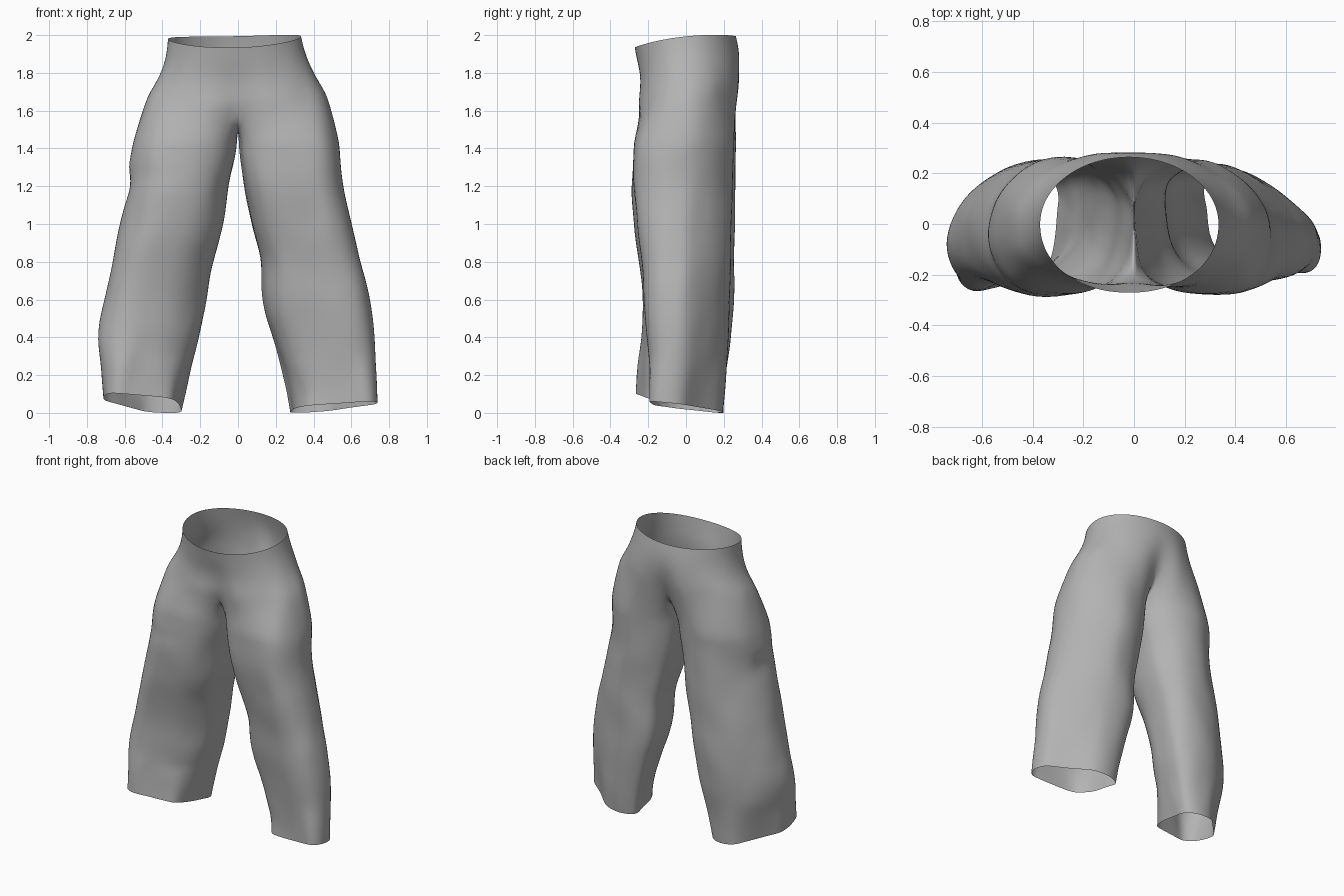
import bpy, bmesh, math
from mathutils import Vector, noise

cube = bpy.data.objects.get("Cube")
if cube:
    bpy.data.objects.remove(cube, do_unlink=True)

# Silhouette profiles: value at each height, top to bottom
HEIGHTS = [2.0, 1.9, 1.8, 1.65, 1.4, 1.2, 1.0, 0.8, 0.6, 0.4, 0.2, 0.0]
OUTER = {1: [.33, .355, .40, .485, .55, .565, .605, .655, .70, .73, .735, .735],
         -1: [.37, .38, .41, .485, .565, .58, .62, .67, .715, .74, .725, .715]}
INNER = {1: [0, 0, 0, 0, .008, .035, .075, .12, .13, .18, .235, .27],
         -1: [0, 0, 0, 0, .01, .05, .08, .13, .16, .20, .255, .30]}
BACK = {1: [.26, .282, .293, .288, .255, .248, .243, .24, .235, .225, .21, .195],
        -1: [.26, .282, .293, .29, .27, .262, .26, .258, .253, .24, .22, .20]}
FRONT = {1: [.275, .26, .25, .263, .278, .28, .26, .235, .22, .205, .197, .195],
         -1: [.275, .26, .25, .263, .278, .287, .272, .247, .225, .23, .245, .25]}
OUT_N, IN_N = 24, 10          # columns outside and along the inseam
SPLIT = math.radians(147)     # where the inseam panel meets the outer panel


def at(table, z):
    """Smooth curve through a profile table."""
    i = max(k for k in range(len(HEIGHTS) - 1) if k == 0 or z <= HEIGHTS[k])
    hi, lo = HEIGHTS[i], HEIGHTS[i + 1]
    t = min(1, max(0, (hi - z) / (hi - lo)))

    def slope(k):
        a, b = max(k - 1, 0), min(k + 1, len(HEIGHTS) - 1)
        return (table[b] - table[a]) / (HEIGHTS[a] - HEIGHTS[b]) * (hi - lo)

    p, q, m, n = table[i], table[i + 1], slope(i), slope(i + 1)
    return p + t * (m + t * (3 * (q - p) - 2 * m - n + t * (2 * (p - q) + m + n)))


def power(v, p):
    return math.copysign(abs(v) ** p, v)


def hip_row(side, z):
    """Half ring from front centre to back centre."""
    low = (1.98 - z) / 0.33
    mid = -0.02 * (1 - low)
    reach = at(OUTER[side], z) - side * mid
    row = []
    for i in range(OUT_N + 1):
        u = math.pi * i / OUT_N
        s, c = math.sin(u), math.cos(u)
        if c > 0:
            depth, px, py = at(FRONT[side], z), 0.95 - 0.09 * low, 0.95 - 0.19 * low
        else:
            depth = (at(BACK[1], z) + at(BACK[-1], z)) / 2
            px, py = (1 + 0.1 * low, 1 + 0.02 * low) if side > 0 else (1, 1 - 0.1 * low)
        x = reach * power(s, px)
        y = -depth * power(c, py)
        y *= 1 - 0.16 * low ** 2 * math.exp(-(x / 0.08) ** 2)
        # The rim dips at the front and rolls down a little at the back
        tilt = -(0.03 + 0.005 * low) * c - 0.022 * (1 - low) * c * c
        rise = (0.006 + 0.02 * side * x) * (1 - low)
        row.append(Vector((mid + side * x, y, z + rise + tilt)))
    return row


def leg_point(side, z, angle):
    out, inn = at(OUTER[side], z), at(INNER[side], z)
    back, front = at(BACK[side], z), at(FRONT[side], z)
    low = max(0, 1 - z / 0.3)
    skew = -0.46 * (1 - z / 1.5)
    # Squarer towards the inner front, rounder towards the outer back
    if side > 0:
        skew -= 0.07
        uneven = 0.28 + 0.1 * low
    else:
        uneven = 0.1 + 0.3 * low
    p = 0.9 + uneven * math.cos(angle - math.pi / 4)
    # Sharp outer front corner at the hem
    p -= 0.25 * low * max(0, math.cos(angle + math.pi / 4))
    x = (out + inn) / 2 + (out - inn) / 2 * power(math.cos(angle), p)
    y = (back - front) / 2 + (back + front) / 2 * power(math.sin(angle + skew), p)
    fade = max(0, 1 - z / 0.4)
    hem = (0.03 - 0.1 * y) if side > 0 else (0.045 - 0.2 * y)
    hem += 0.06 * (x - 0.5)
    return Vector((side * x, y, max(0, z + fade * hem)))


def make_side(bm, side):
    def strip(upper, lower):
        for i in range(len(upper) - 1):
            quad = (upper[i], upper[i + 1], lower[i + 1], lower[i])
            bm.faces.new(quad if side < 0 else quad[::-1])

    def add(points):
        return [bm.verts.new(p) for p in points]

    # Waist and hips
    rows = [add(hip_row(side, 1.98 - 0.33 * k / 7)) for k in range(8)]
    for a, b in zip(rows, rows[1:]):
        strip(a, b)

    # Crotch seam, running back to front
    first, last = rows[-1][-1], rows[-1][0]
    seam = [first]
    for j in range(1, IN_N):
        t = j / IN_N
        p = first.co.lerp(last.co, t)
        p.z -= 0.15 * math.sin(math.pi * t) ** 0.7
        seam.append(bm.verts.new(p))
    above = rows[-1] + seam[1:] + [last]

    # Leg tube
    angles = [-SPLIT + 2 * SPLIT * i / OUT_N for i in range(OUT_N + 1)]
    angles += [SPLIT + (2 * math.pi - 2 * SPLIT) * j / IN_N for j in range(1, IN_N)]
    for k in range(31):
        ring = add([leg_point(side, 1.45 * (1 - k / 30), a) for a in angles])
        ring.append(ring[0])
        strip(above, ring)
        above = ring


# Dents and folds in the cloth: centre, size, push along the normal
FOLDS = [((.54, -.02, 1.32), (.1, .05, .14), -.012), ((.55, .06, 1.46), (.1, .06, .07), .01),
         ((-.57, -.04, 1.3), (.1, .07, .05), .015), ((-.56, -.02, 1.2), (.1, .06, .06), -.015),
         ((.62, -.06, .85), (.1, .04, .2), -.01), ((-.42, -.26, 1.25), (.15, .1, .04), -.006),
         ((.33, -.15, .1), (.04, .1, .1), -.02), ((-.61, -.23, .1), (.06, .1, .25), .025),
         ((-.4, -.2, .15), (.03, .1, .2), -.012), ((-.52, -.2, .2), (.03, .1, .2), -.01)]


def cloth_push(p):
    push = 0.01 * noise.noise(Vector((p.x * 5, p.y * 5, p.z * 2.6)))
    push += 0.005 * noise.noise(Vector((p.x * 12, p.y * 12, p.z * 5)))
    push *= min(1, max(0, (1.95 - p.z) / 0.3))
    for centre, size, amount in FOLDS:
        d = sum(((p[i] - centre[i]) / size[i]) ** 2 for i in range(3))
        push += amount * math.exp(-d)
    return push


bm = bmesh.new()
for side in (1, -1):
    make_side(bm, side)
bmesh.ops.remove_doubles(bm, verts=bm.verts, dist=0.0008)
bmesh.ops.recalc_face_normals(bm, faces=bm.faces)
bm.normal_update()
moves = [(v, v.normal * cloth_push(v.co)) for v in bm.verts]
for v, move in moves:
    v.co += move
    v.co.z = max(0, v.co.z)

mesh = bpy.data.meshes.new("trousers")
bm.to_mesh(mesh)
bm.free()
trousers = bpy.data.objects.new("trousers", mesh)
bpy.context.collection.objects.link(trousers)

# Plain grey cloth
cloth = bpy.data.materials.new("grey cloth")
cloth.use_nodes = True
cloth.diffuse_color = (0.45, 0.45, 0.45, 1)
cloth.node_tree.nodes["Principled BSDF"].inputs["Base Color"].default_value = (0.45, 0.45, 0.45, 1)
mesh.materials.append(cloth)
for f in mesh.polygons:
    f.use_smooth = True
smooth = trousers.modifiers.new("smooth cloth", "SUBSURF")
smooth.levels = smooth.render_levels = 1
